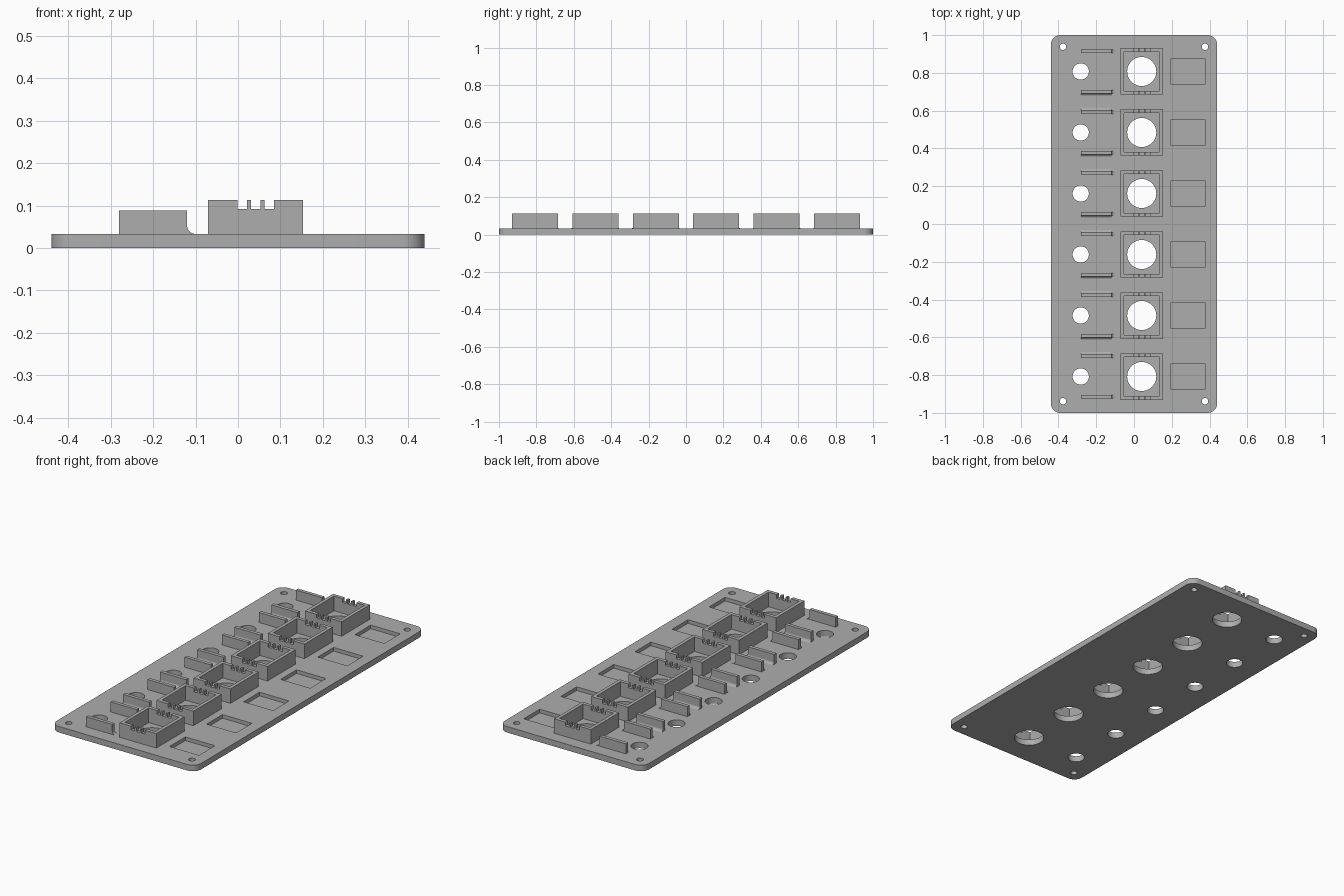
import bpy, math
from mathutils import Vector

if "Cube" in bpy.data.objects:
    bpy.data.objects.remove(bpy.data.objects["Cube"], do_unlink=True)

GREY = (0.42, 0.42, 0.42, 1)
mat = bpy.data.materials.new("plastic_grey")
mat.use_nodes = True
mat.diffuse_color = GREY
mat.node_tree.nodes["Principled BSDF"].inputs["Base Color"].default_value = GREY

PLATE_TOP = 0.033
PITCH = 0.323
CELLS = [(i - 2.5) * PITCH for i in range(6)]


def prism(name, points, offset):
    """Closed solid from a planar outline swept along an offset."""
    n = len(points)
    off = Vector(offset)
    a, b, c = (Vector(p) for p in (points[0], points[1], points[2]))
    verts = [Vector(p) for p in points] + [Vector(p) + off for p in points]
    faces = [list(range(n))[::-1], list(range(n, 2 * n))]
    faces += [[i, (i + 1) % n, n + (i + 1) % n, n + i] for i in range(n)]
    mesh = bpy.data.meshes.new(name)
    mesh.from_pydata(verts, [], faces)
    # Turn the shell outward whichever way the outline runs
    area = sum((verts[i].cross(verts[(i + 1) % n]) for i in range(n)), Vector())
    if area.dot(off) < 0:
        mesh.flip_normals()
    mesh.materials.append(mat)
    obj = bpy.data.objects.new(name, mesh)
    bpy.context.collection.objects.link(obj)
    return obj


def box(name, x0, x1, y0, y1, z0, z1):
    return prism(name, [(x0, y0, z0), (x1, y0, z0), (x1, y1, z0), (x0, y1, z0)],
                 (0, 0, z1 - z0))


def cylinder(name, x, y, r, z0, z1, n=48):
    ring = [(x + r * math.cos(math.tau * i / n), y + r * math.sin(math.tau * i / n), z0)
            for i in range(n)]
    return prism(name, ring, (0, 0, z1 - z0))


def select(objs):
    bpy.ops.object.select_all(action="DESELECT")
    for o in objs:
        o.select_set(True)
    bpy.context.view_layer.objects.active = objs[0]


def join(objs):
    select(objs)
    bpy.ops.object.join()
    return objs[0]


def cut(target, cutters):
    """Subtract disjoint cutters and discard them."""
    tool = join(cutters)
    tool.hide_render = True
    mod = target.modifiers.new("cut", "BOOLEAN")
    mod.operation = "DIFFERENCE"
    mod.solver = "EXACT"
    mod.object = tool
    select([target])
    bpy.ops.object.modifier_apply(modifier=mod.name)
    bpy.data.objects.remove(tool, do_unlink=True)


def smooth(obj):
    select([obj])
    bpy.ops.object.shade_smooth_by_angle(angle=math.radians(30))


def fillet(r, steps=8):
    """Concave quarter curve from (0, r) on the wall to (r, 0) on the floor."""
    angles = [math.pi / 2 * i / steps for i in range(steps + 1)]
    return [(r - r * math.cos(a), r - r * math.sin(a)) for a in angles]


# Base plate with rounded corners
R = 0.05
outline = []
for k, (sx, sy) in enumerate([(1, 1), (-1, 1), (-1, -1), (1, -1)]):
    for i in range(13):
        a = math.pi / 2 * (k + i / 12)
        outline.append((sx * (0.44 - R) + R * math.cos(a),
                        sy * (1 - R) + R * math.sin(a), 0))
plate = prism("base_plate", outline, (0, 0, PLATE_TOP))

# Screw holes, two round holes and a shallow pocket per cell
holes = [cylinder("hole", sx * 0.376, sy * 0.938, 0.017, -0.1, 0.1, 24)
         for sx in (-1, 1) for sy in (-1, 1)]
for y in CELLS:
    holes.append(cylinder("hole", -0.282, y, 0.043, -0.1, 0.1))
    holes.append(cylinder("hole", 0.041, y, 0.077, -0.1, 0.1))
    holes.append(box("pocket", 0.196, 0.376, y - 0.069, y + 0.069, 0.013, 0.1))
cut(plate, holes)
smooth(plate)

for n, y in enumerate(CELLS, 1):
    # Open square housing with three notches in its front and back walls
    housing = box(f"housing_{n}", -0.071, 0.153, y - 0.123, y + 0.123, PLATE_TOP, 0.113)
    cut(housing, [box("inside", -0.052, 0.134, y - 0.103, y + 0.103, 0, 0.2)])
    cut(housing, [box("notch", x - 0.011, x + 0.011, y - 0.2, y + 0.2, 0.092, 0.2)
                  for x in (0.010, 0.042, 0.074)])

    # Pair of guide walls with a curved foot at the inner end
    for side, label in ((-1, "front"), (1, "back")):
        profile = [(-0.28, PLATE_TOP), (-0.28, 0.088), (-0.12, 0.088)]
        profile += [(-0.12 + u, PLATE_TOP + v) for u, v in fillet(0.02)]
        parts = [prism(f"{label}_guide_{n}",
                       [(x, y + side * 0.097, z) for x, z in profile],
                       (0, side * 0.02, 0))]
        # Curved foot along faces that look toward a neighbouring cell
        if abs(y + side * PITCH) < 0.9:
            foot = [(0, 0)] + fillet(0.014)
            parts.append(prism("foot", [(-0.28, y + side * (0.117 + u), PLATE_TOP + v)
                                        for u, v in foot], (0.16, 0, 0)))
        smooth(join(parts))
